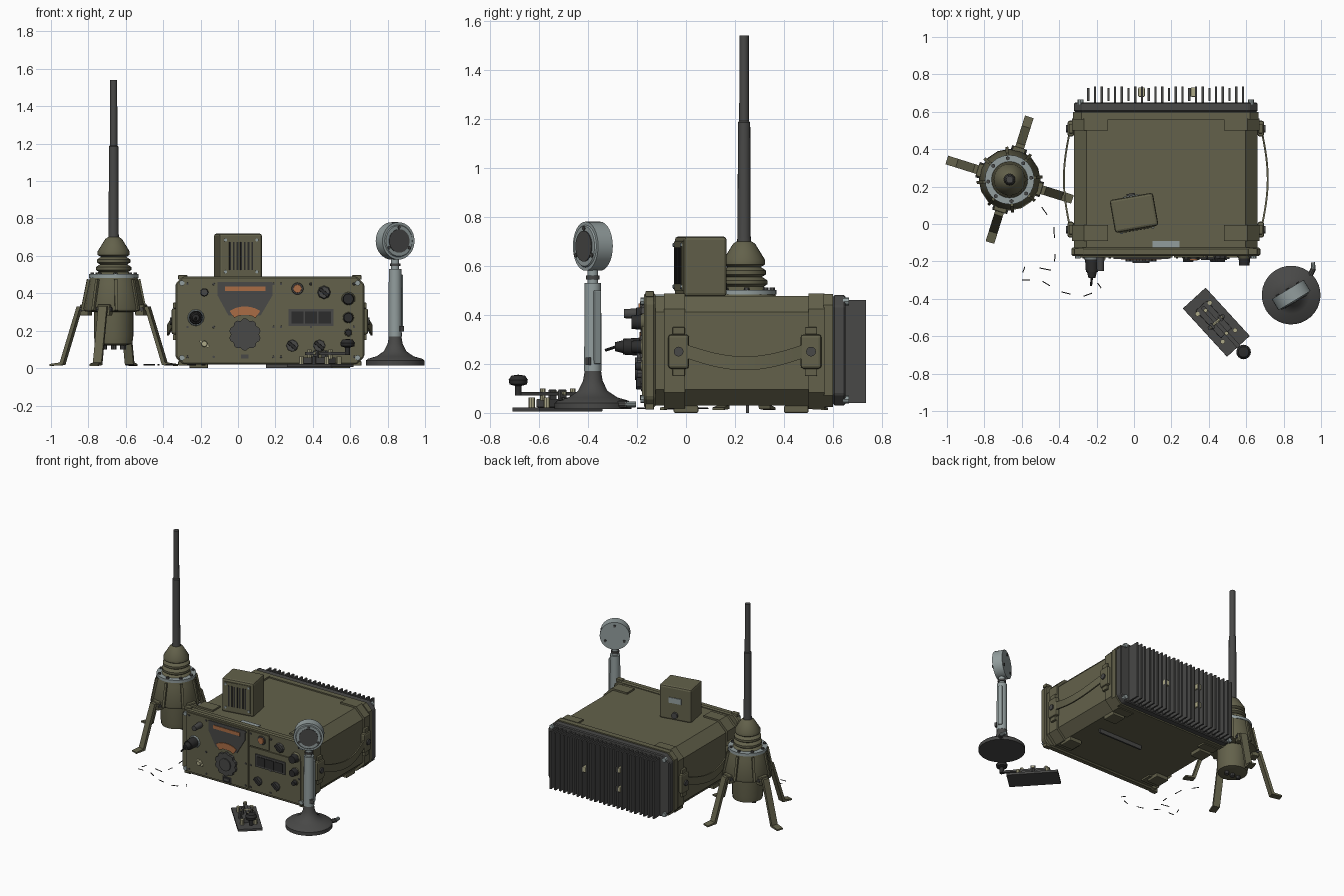
import bpy, bmesh, math
from mathutils import Matrix, Vector

if "Cube" in bpy.data.objects:
    bpy.data.objects.remove(bpy.data.objects["Cube"])

def material(name, rgb):
    m = bpy.data.materials.new(name)
    m.use_nodes = True
    m.diffuse_color = (*rgb, 1)
    m.node_tree.nodes["Principled BSDF"].inputs["Base Color"].default_value = (*rgb, 1)
    return m

OLIVE = material("olive_paint", (.125, .12, .07))
DARK = material("dark_grey", (.065, .065, .063))
BLACK = material("black_rubber", (.025, .025, .025))
LIGHT = material("light_metal", (.29, .34, .34))
ORANGE = material("orange_scale", (.40, .15, .06))
CREAM = material("pale_brass", (.42, .40, .25))
frame = Matrix()    # placement of the assembly being built

def make(name, bm, mat, smooth=False):
    bmesh.ops.recalc_face_normals(bm, faces=bm.faces[:])
    bm.transform(frame)
    me = bpy.data.meshes.new(name)
    bm.to_mesh(me)
    bm.free()
    me.materials.append(mat)
    ob = bpy.data.objects.new(name, me)
    bpy.context.collection.objects.link(ob)
    if smooth:
        bpy.ops.object.select_all(action='DESELECT')
        ob.select_set(True)
        bpy.context.view_layer.objects.active = ob
        bpy.ops.object.shade_smooth_by_angle(angle=math.radians(35))
    return ob

def bevel(bm, width, seg=2):
    if width:
        bmesh.ops.bevel(bm, geom=bm.edges[:], offset=width, segments=seg, affect='EDGES', profile=.5)

def box(name, loc, size, mat, bev=0, rot=None):
    bm = bmesh.new()
    bmesh.ops.create_cube(bm, size=1, matrix=Matrix.Diagonal((*size, 1)))
    bevel(bm, bev)
    bm.transform(Matrix.Translation(loc) @ (rot or Matrix()))
    return make(name, bm, mat)

def rod(name, a, b, r, mat, r2=None, n=16):
    """Cylinder or cone from point a to point b."""
    a, b = Vector(a), Vector(b)
    bm = bmesh.new()
    turn = (b - a).to_track_quat('Z', 'Y').to_matrix().to_4x4()
    bmesh.ops.create_cone(bm, cap_ends=True, segments=n, radius1=r, radius2=r if r2 is None else r2,
                          depth=(b - a).length, matrix=Matrix.Translation((a + b) / 2) @ turn)
    return make(name, bm, mat, n > 8)

def prism(name, pts, y0, y1, mat, bev=0):
    """Outline in x and z, extruded along y."""
    bm = bmesh.new()
    f = bm.faces.new([bm.verts.new((x, y0, z)) for x, z in pts])
    ext = bmesh.ops.extrude_face_region(bm, geom=[f])["geom"]
    bmesh.ops.translate(bm, vec=(0, y1 - y0, 0), verts=[v for v in ext if isinstance(v, bmesh.types.BMVert)])
    bevel(bm, bev, 1)
    return make(name, bm, mat)

def lathe(name, prof, mat, n=24):
    bm = bmesh.new()
    vs = [bm.verts.new((r, 0, z)) for r, z in prof]
    es = [bm.edges.new(p) for p in zip(vs, vs[1:])]
    bmesh.ops.spin(bm, geom=vs + es, cent=(0, 0, 0), axis=(0, 0, 1), angle=math.tau, steps=n)
    bmesh.ops.remove_doubles(bm, verts=bm.verts[:], dist=1e-4)
    return make(name, bm, mat, True)

def octagon(hw, z0, z1, c):
    return [(-hw + c, z0), (hw - c, z0), (hw, z0 + c), (hw, z1 - c),
            (hw - c, z1), (-hw + c, z1), (-hw, z1 - c), (-hw, z0 + c)]

# --- radio case, local x = 0 at its middle
CX = .17
frame = Matrix.Translation((CX, 0, 0))
prism("case_body", octagon(.49, .03, .476, .065), -.13, .57, OLIVE)
prism("front_frame", octagon(.505, .02, .49, .04), -.172, -.125, OLIVE, .008)
prism("rear_band", octagon(.495, .025, .485, .045), .56, .6, OLIVE)
prism("rear_frame", octagon(.49, .03, .48, .045), .6, .65, DARK, .006)
box("underside_rail", (.16, .25, .02), (.36, .012, .04), DARK)
for x in (-.38, .38):
    for y in (.0, .45):
        box("case_foot", (x, y, .015), (.1, .1, .03), OLIVE, .006)

# heat sink fins, two of each three set closer together
for i in range(24):
    x = -.415 + i * .036
    box("cooling_fin", (x, .692, .25), (.012, .085 if i % 3 else .07, .42), DARK)
for x, z in ((.15, .25), (-.13, .32), (-.13, .18)):
    box("rear_terminal", (x, .705, z), (.035, .05, .04), CREAM, .005)

# wrap-around guards, anchor blocks and carry straps on both sides
for s in (-1, 1):
    for y0, y1 in ((-.09, -.005), (.5, .565)):
        outer = [(.31, .488), (.437, .488), (.502, .423), (.502, .083), (.437, .018), (.31, .018)]
        inner = [(.31, .04), (.42, .04), (.48, .1), (.48, .41), (.42, .466), (.31, .466)]
        prism("corner_guard", [(s * x, z) for x, z in outer + inner], y0, y1, OLIVE)
    for y in (-.03, .51):
        box("strap_anchor", (s * .508, y, .25), (.035, .085, .14), OLIVE, .012)
        rod("anchor_bolt", (s * .515, y, .25), (s * .534, y, .25), .02, DARK, n=12)
        for z in (.165, .335):
            box("anchor_clip", (s * .507, y, z), (.022, .05, .03), OLIVE, .004)
    bm = bmesh.new()
    rows = []
    for i in range(17):
        t = i / 16
        b = math.sin(math.pi * t)
        x, y, z = s * (.51 + .035 * b), -.03 + .54 * t, .262 - .06 * b
        rows.append([bm.verts.new((x + dx, y, z + dz)) for dx, dz in
                     ((-.005, -.028), (.005, -.028), (.005, .028), (-.005, .028))])
    for a, b in zip(rows, rows[1:]):
        for k in range(4):
            bm.faces.new((a[k], a[k - 1], b[k - 1], b[k]))
    bm.faces.new(rows[0])
    bm.faces.new(rows[-1])
    make("carry_strap", bm, OLIVE, True)
    for z in (.055, .455):
        rod("front_corner_bolt", (s * .47, -.185, z), (s * .47, -.16, z), .015, LIGHT, n=8)
        rod("rear_corner_bolt", (s * .455, .64, z), (s * .455, .665, z), .016, LIGHT, n=8)
        box("corner_latch", (s * .465, -.148, z + (.03 if z > .2 else -.03)), (.05, .035, .024), OLIVE, .004)

# --- front panel
frame = Matrix()
FY = -.172
def knob(name, x, z, r, depth, mat=DARK, n=16, top=.85):
    return rod(name, (x, FY, z), (x, FY - depth, z), r, mat, r * top, n)

def plate(name, x0, x1, z0, z1, mat, y=FY, t=.008):
    return box(name, ((x0 + x1) / 2, y - t / 2, (z0 + z1) / 2), (x1 - x0, t, z1 - z0), mat)

plate("left_panel", -.29, .205, .04, .47, OLIVE)
plate("right_panel", .215, .63, .04, .355, OLIVE)
plate("upper_right_panel", .215, .375, .362, .47, OLIVE)
prism("dial_plate", [(-.11, .46), (.185, .46), (.185, .39), (.12, .28), (-.05, .28), (-.11, .39)], -.186, FY, DARK)
plate("upper_scale", -.07, .147, .412, .437, ORANGE, -.186, .004)
arc = [(.037 + r * math.sin(a), .18 + r * math.cos(a)) for r, sgn in ((.15, 1), (.105, -1))
       for a in [sgn * math.radians(-33 + 11 * k) for k in range(7)]]
prism("lower_scale", arc, -.19, -.185, ORANGE)
flute = [(.037 + (.085 if k % 3 else .075) * math.cos(k * math.tau / 30),
          .18 + (.085 if k % 3 else .075) * math.sin(k * math.tau / 30)) for k in range(30)]
prism("tuning_knob", flute, -.2, FY, DARK)
rod("tuning_hub", (.037, -.2, .18), (.037, -.208, .18), .045, DARK, n=20)
plate("lower_switch", 0, .072, .04, .085, BLACK)
plate("lower_switch_tab", .015, .057, .052, .073, DARK, FY - .008)
plate("display_bezel", .27, .51, .225, .315, DARK, FY - .008)
for i in range(3):
    plate("display_window", .285 + i * .073, .35 + i * .073, .238, .302, BLACK, FY - .016, .004)
knob("lamp_ring", .318, .425, .035, .015, DARK)
knob("orange_lamp", .318, .425, .025, .022, ORANGE)
for x, z in ((.46, .405), (.29, .12), (.435, .12)):
    knob("selector_base", x, z, .036, .012, DARK, 8)
    box("selector_grip", (x, -.19, z), (.06, .026, .018), BLACK, .003, Matrix.Rotation(.7, 4, 'Y'))
for z, r, d in ((.37, .032, .05), (.27, .028, .05), (.19, .018, .035)):
    knob("side_collar", .59, z, r + .005, .012, OLIVE)
    knob("side_knob", .59, z, r, d, BLACK)
knob("small_knob", -.18, .405, .022, .08, DARK)
knob("socket_ring", -.225, .27, .048, .018, LIGHT, 12)
knob("cable_plug", -.225, .27, .038, .085, BLACK)
rod("plug_body", (-.225, -.25, .27), (-.225, -.29, .27), .028, BLACK, .018)
rod("plug_tail", (-.225, -.285, .27), (-.23, -.33, .255), .006, BLACK, n=8)
knob("ground_post", -.18, .13, .018, .03, CREAM, 8)
box("ground_wing", (-.18, -.185, .13), (.06, .012, .014), CREAM, 0, Matrix.Rotation(.6, 4, 'Y'))
for x in (-.27, -.13, .19, .23, .39, .62):
    for z in (.06, .22, .45):
        knob("panel_screw", x, z, .008, .013, DARK, 6)
box("name_plate", (.172, -.125, .478), (.145, .07, .008), LIGHT)

# --- speaker box on top of the case
frame = Matrix.Translation((0, .06, 0)) @ Matrix.Rotation(math.radians(10), 4, 'Z')
box("speaker_box", (0, 0, .597), (.235, .178, .245), OLIVE, .014)
box("speaker_face", (0, -.09, .6), (.19, .008, .2), OLIVE)
for i in range(7):
    box("speaker_slot", (-.06 + i * .02, -.095, .6), (.009, .004, .15), BLACK)
for x in (-.085, .085):
    for z in (.515, .685):
        rod("speaker_screw", (x, -.09, z), (x, -.1, z), .009, LIGHT, n=6)
box("speaker_label", (0, .091, .62), (.09, .005, .04), LIGHT)
rod("speaker_socket", (0, .08, .515), (0, .105, .515), .022, DARK)

# --- antenna with four legs
frame = Matrix.Translation((-.665, .237, 0))
lathe("antenna_rod", [(0, .66), (.032, .66), (.027, .72), (.025, 1.185), (.02, 1.19), (.019, 1.54), (0, 1.54)], DARK, 16)
lathe("antenna_bellows", [(.03, .7), (.045, .69), (.085, .625), (.085, .605), (.068, .595), (.09, .58), (.09, .565),
      (.073, .555), (.095, .54), (.095, .525), (.08, .515), (.1, .5), (.1, .48)], OLIVE)
rod("flange_ring", (0, 0, .482), (0, 0, .502), .132, LIGHT, n=24)
lathe("antenna_skirt", [(0, .485), (.128, .485), (.135, .45), (.165, .32), (.16, .305), (.105, .3)], OLIVE, 16)
lathe("antenna_base", [(.105, .33), (.105, .17), (.1, .13), (.06, .12), (0, .12)], OLIVE, 20)
for i in range(8):
    a = math.radians(i * 45 + 5)
    c, s = math.cos(a), math.sin(a)
    rod("flange_bolt", (.115 * c, .115 * s, .5), (.115 * c, .115 * s, .512), .011, DARK, n=6)
    box("skirt_rib", (.145 * c, .145 * s, .39), (.03, .016, .17), OLIVE, 0, Matrix.Rotation(a, 4, 'Z') @ Matrix.Rotation(-.2, 4, 'Y'))
for x in (-.05, .0, .05):
    rod("base_connector", (x, 0, .13), (x, 0, .1), .016, DARK, n=10)
stand = frame.copy()
for k in range(4):
    frame = stand @ Matrix.Rotation(math.radians(72.6 + 90 * k), 4, 'Z')
    prism("antenna_leg", [(.1, .33), (.2, .33), (.295, .03), (.352, .022), (.352, .012), (.278, .016), (.186, .31), (.1, .31)],
          -.024, .024, OLIVE)
    box("leg_bracket", (.155, 0, .31), (.05, .07, .06), OLIVE, .006)
    rod("leg_pin", (.168, -.042, .315), (.168, .042, .315), .012, DARK, n=8)

# --- desk microphone
frame = Matrix.Translation((.84, -.38, 0)) @ Matrix.Rotation(math.radians(31), 4, 'Z')
lathe("mic_base", [(0, .015), (.157, .015), (.157, .04), (.145, .05), (.1, .063), (.06, .09), (.04, .13), (.033, .175), (0, .175)], DARK, 32)
rod("mic_column", (0, 0, .17), (0, 0, .53), .036, LIGHT, .034)
rod("mic_neck", (0, 0, .53), (0, 0, .6), .022, LIGHT)
rod("mic_collar", (0, 0, .545), (0, 0, .56), .028, DARK)
box("talk_switch", (.034, 0, .35), (.016, .03, .3), LIGHT, .004)
box("switch_catch", (.02, -.034, .21), (.025, .012, .03), DARK)
rod("mic_head", (0, .035, .68), (0, -.035, .68), .1, LIGHT, n=32)
rod("mic_rim", (0, -.03, .68), (0, -.041, .68), .09, LIGHT, .082, n=32)
rod("mic_grille", (0, -.04, .68), (0, -.045, .68), .063, DARK, n=24)
for k in range(3):
    a = math.radians(90 + 120 * k)
    for y in (-.046, .042):
        rod("head_rivet", (.073 * math.cos(a), y * .7, .68 + .073 * math.sin(a)),
            (.073 * math.cos(a), y, .68 + .073 * math.sin(a)), .009, DARK, n=8)
rod("mic_cable_stub", (.17, .05, .035), (.19, .09, .035), .012, LIGHT, n=10)
rod("mic_cable_boot", (.13, .03, .035), (.175, .06, .035), .015, DARK, n=10)

# --- telegraph key
frame = Matrix.Translation((.44, -.525, 0)) @ Matrix.Rotation(math.radians(-47.5), 4, 'Z')
box("key_plate", (0, 0, .014), (.35, .165, .018), DARK, .003)
box("key_block", (-.02, 0, .04), (.2, .08, .035), DARK, .004)
box("key_arm", (.055, 0, .078), (.33, .022, .014), DARK)
for x in (-.1, 0, .1):
    for y in (-.045, .045):
        rod("key_terminal", (x, y, .02), (x, y, .062), .013, CREAM if x else DARK, n=8)
for y in (-.03, .03):
    box("key_bearing", (0, y, .065), (.035, .014, .06), DARK, .003)
rod("key_pivot", (0, -.045, .08), (0, .045, .08), .008, CREAM, n=8)
for x in (-.085, .08):
    rod("key_adjuster", (x, 0, .05), (x, 0, .1), .011, CREAM, n=8)
frame = frame @ Matrix.Translation((.216, 0, 0))
lathe("key_knob", [(0, .07), (.014, .07), (.014, .11), (.036, .117), (.039, .135), (.028, .152), (0, .156)], BLACK, 16)

# --- loose cable on the floor, showing as short pieces
frame = Matrix()
path = [(-.5, .1), (-.43, 0), (-.42, -.15), (-.43, -.25), (-.58, -.22), (-.61, -.3), (-.5, -.3),
        (-.4, -.36), (-.28, -.39), (-.17, -.35), (-.22, -.28)]
for p, q in zip(path, path[1:]):
    a, b = Vector((*p, .018)), Vector((*q, .018))
    rod("floor_cable", a.lerp(b, .1), a.lerp(b, .5), .003, BLACK, n=6)
